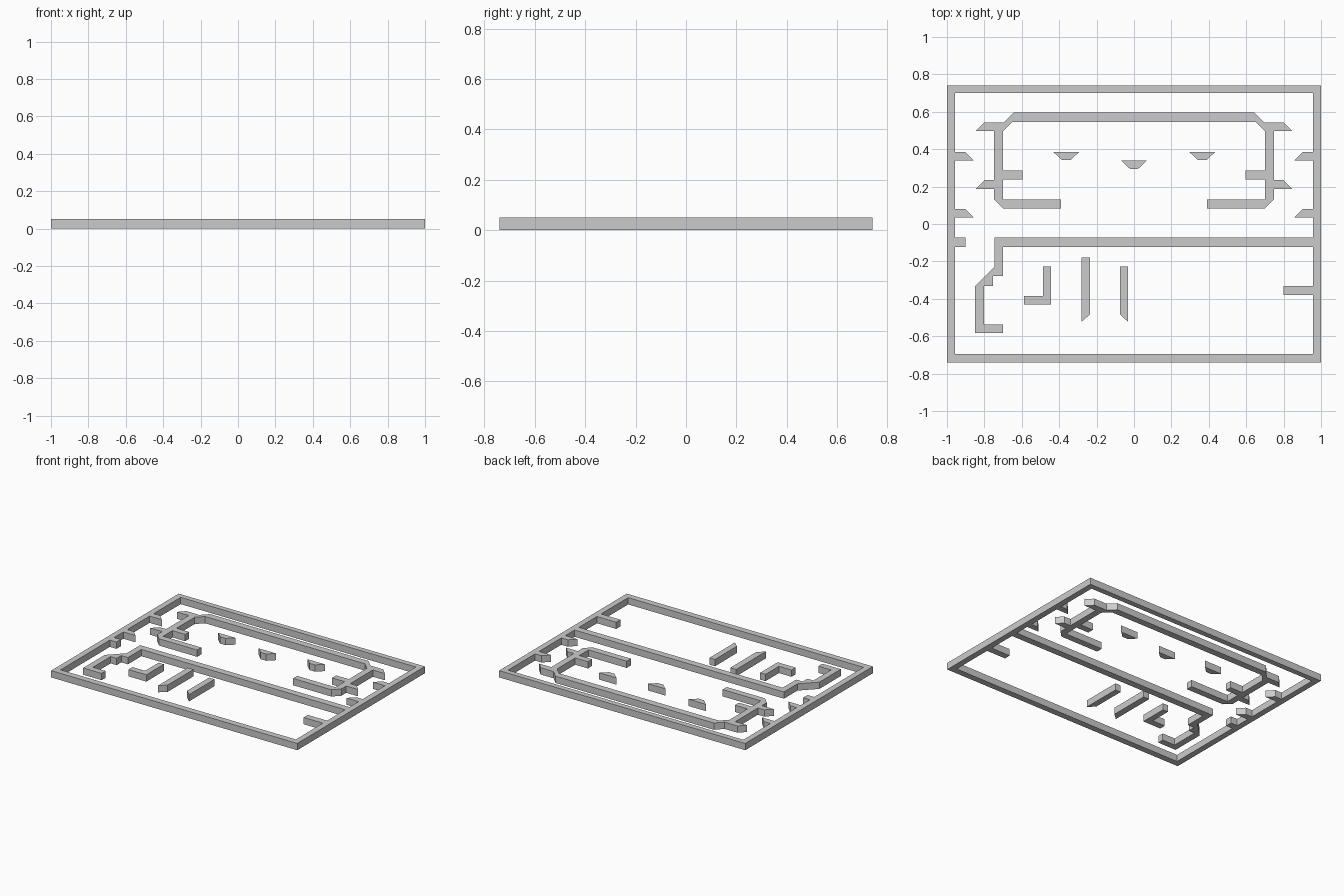
import bpy, bmesh

if "Cube" in bpy.data.objects:
    bpy.data.objects.remove(bpy.data.objects["Cube"])

HEIGHT = 0.05
WALL_X, WALL_Y = 0.956, 0.694   # inner faces of the border


def slab(name, pts, faces=None):
    """Extrude a flat outline (or several joined faces) up from the ground."""
    bm = bmesh.new()
    verts = [bm.verts.new((x, y, 0)) for x, y in pts]
    for f in faces or [range(len(pts))]:
        bm.faces.new([verts[i] for i in f])
    top = bmesh.ops.extrude_face_region(bm, geom=bm.faces[:])["geom"]
    for v in top:
        if isinstance(v, bmesh.types.BMVert):
            v.co.z = HEIGHT
    bmesh.ops.recalc_face_normals(bm, faces=bm.faces[:])
    mesh = bpy.data.meshes.new(name)
    bm.to_mesh(mesh)
    bm.free()
    obj = bpy.data.objects.new(name, mesh)
    bpy.context.collection.objects.link(obj)
    return obj


def flip(pts):
    return [(-x, y) for x, y in reversed(pts)]


def rect(x0, x1, y0, y1):
    return [(x0, y0), (x1, y0), (x1, y1), (x0, y1)]


# Border frame
slab("border_frame",
     rect(-1, 1, -0.74, 0.74) + rect(-WALL_X, WALL_X, -WALL_Y, 0.70),
     [(i, (i + 1) % 4, (i + 1) % 4 + 4, i + 4) for i in range(4)])

# Upper enclosure: left half outline, outside then back along the inside
half = [(-0.644, 0.596), (-0.695, 0.544), (-0.80, 0.544), (-0.845, 0.497),
        (-0.748, 0.497), (-0.748, 0.234), (-0.80, 0.234), (-0.845, 0.188),
        (-0.748, 0.188), (-0.748, 0.131), (-0.70, 0.083), (-0.39, 0.083),
        (-0.39, 0.131), (-0.70, 0.131), (-0.70, 0.239), (-0.597, 0.239),
        (-0.597, 0.286), (-0.70, 0.286), (-0.70, 0.496), (-0.649, 0.546)]
slab("upper_enclosure", half + flip(half))

# Slanted pegs on the side borders
for label, y in (("upper", 0.386), ("lower", 0.081)):
    peg = [(-WALL_X, y), (-0.904, y), (-0.857, y - 0.046), (-WALL_X, y - 0.046)]
    slab(f"{label}_left_peg", peg)
    slab(f"{label}_right_peg", flip(peg))

# Three wedge blocks
for label, x, y in (("left", -0.362, 0.386), ("centre", 0, 0.34), ("right", 0.365, 0.386)):
    slab(f"{label}_wedge", [(x - 0.07, y), (x + 0.07, y),
                            (x + 0.022, y - 0.045), (x - 0.022, y - 0.045)])

# Middle divider with stepped return wall
slab("divider_wall",
     [(WALL_X, -0.072), (-0.745, -0.072), (-0.745, -0.228), (-0.85, -0.334),
      (-0.85, -0.583), (-0.70, -0.583), (-0.70, -0.537), (-0.803, -0.537),
      (-0.803, -0.332), (-0.754, -0.332), (-0.754, -0.278), (-0.70, -0.278),
      (-0.70, -0.122), (WALL_X, -0.122)])

# Straight stubs on the side borders
slab("left_stub", rect(-WALL_X, -0.902, -0.122, -0.072))
slab("right_stub", rect(0.80, WALL_X, -0.38, -0.332))

# Free-standing lower walls
slab("corner_wall", [(-0.486, -0.228), (-0.443, -0.228), (-0.443, -0.431),
                     (-0.589, -0.431), (-0.589, -0.384), (-0.486, -0.384)])
slab("long_bar", [(-0.282, -0.18), (-0.234, -0.18), (-0.234, -0.482), (-0.282, -0.524)])
slab("short_bar", [(-0.076, -0.228), (-0.031, -0.228), (-0.031, -0.524), (-0.076, -0.482)])
